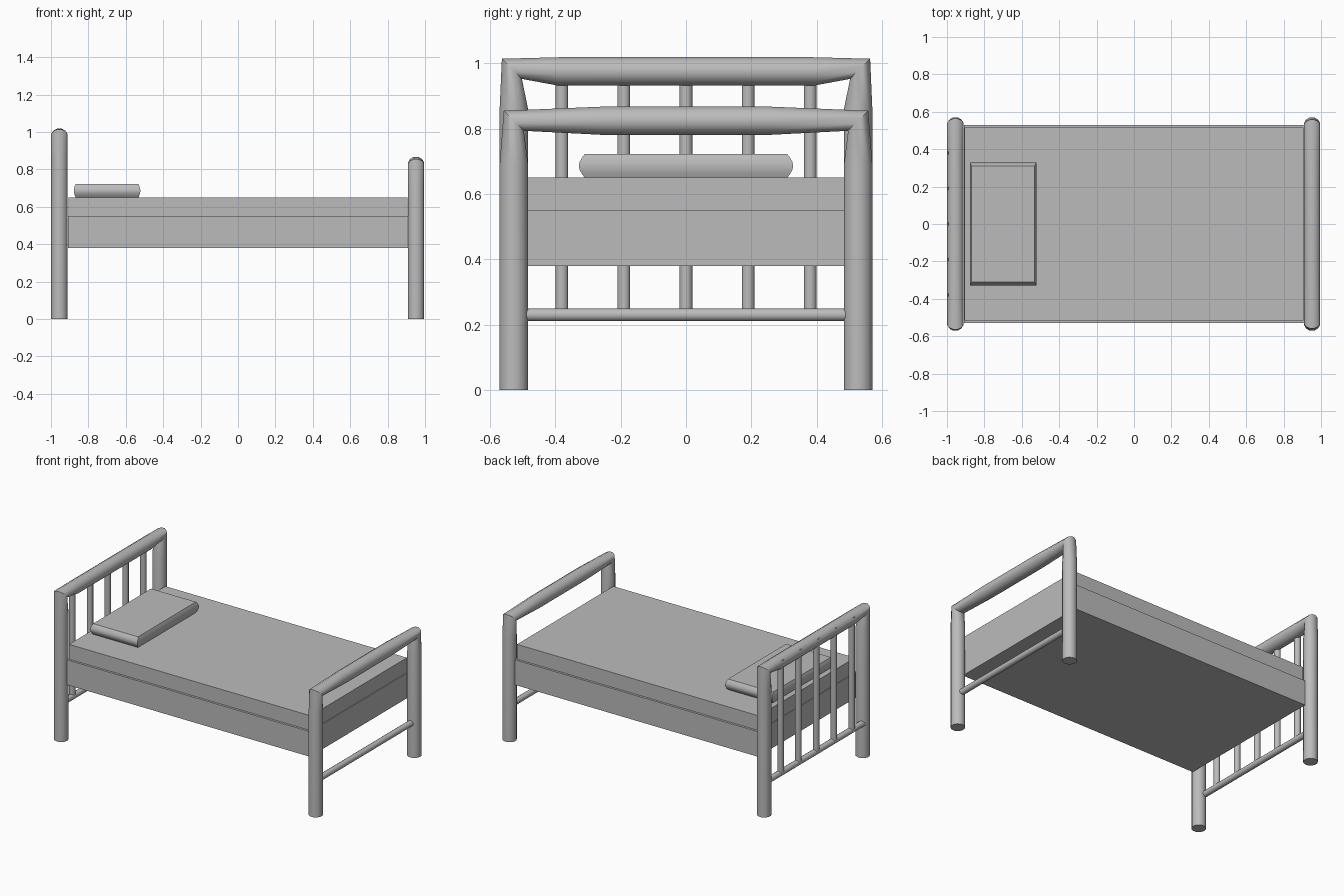
import bpy, bmesh, math
from mathutils import Vector

cube = bpy.data.objects.get("Cube")
if cube:
    bpy.data.objects.remove(cube, do_unlink=True)

grey = bpy.data.materials.new("plain grey")
grey.use_nodes = True
grey.diffuse_color = (0.5, 0.5, 0.5, 1)
grey.node_tree.nodes["Principled BSDF"].inputs["Base Color"].default_value = (0.5, 0.5, 0.5, 1)


def finish(name, bm, smooth=None):
    bmesh.ops.recalc_face_normals(bm, faces=bm.faces)
    mesh = bpy.data.meshes.new(name)
    bm.to_mesh(mesh)
    bm.free()
    mesh.materials.append(grey)
    obj = bpy.data.objects.new(name, mesh)
    bpy.context.collection.objects.link(obj)
    if smooth:
        bpy.ops.object.select_all(action="DESELECT")
        obj.select_set(True)
        bpy.context.view_layer.objects.active = obj
        bpy.ops.object.shade_smooth_by_angle(angle=math.radians(smooth))
    return obj


def loft(name, rings, smooth=None):
    """Skin a list of point rings and cap both ends."""
    bm = bmesh.new()
    rows = [[bm.verts.new(p) for p in ring] for ring in rings]
    for a, b in zip(rows, rows[1:]):
        for i in range(len(a)):
            j = (i + 1) % len(a)
            bm.faces.new((a[i], a[j], b[j], b[i]))
    bm.faces.new(rows[0])
    bm.faces.new(rows[-1])
    return finish(name, bm, smooth)


def tube(name, x, path, radius, sides=12):
    """Round tube along (y, z) points at a constant x."""
    pts = [Vector((x, y, z)) for y, z in path]
    rings = []
    for i, p in enumerate(pts):
        before = (p - pts[i - 1]).normalized() if i else Vector()
        after = (pts[i + 1] - p).normalized() if i + 1 < len(pts) else Vector()
        across = Vector((1, 0, 0)).cross((before + after).normalized())
        ring = []
        for k in range(sides):
            a = math.tau * (k + 0.5) / sides
            ring.append(p + radius * (Vector((math.cos(a), 0, 0)) + across * math.sin(a)))
        rings.append(ring)
    return loft(name, rings, 40)


def box(name, half_x, half_y, low, high):
    bm = bmesh.new()
    bmesh.ops.create_cube(bm, size=1)
    for v in bm.verts:
        v.co = (v.co.x * 2 * half_x, v.co.y * 2 * half_y, high if v.co.z > 0 else low)
    return finish(name, bm)


def end_frame(name, x, bend, corner, middle):
    """Two legs and a top rail in one bent tube, with a low cross rail."""
    half = [(0.527, 0), (0.527, bend), corner, middle]
    path = [(-y, z) for y, z in half] + half[::-1]
    tube(name + "_frame", x, path, 0.045)


# Bent tube ends and their cross rails
end_frame("head", -0.955, 0.86, (0.533, 0.983), (0.39, 0.975))
end_frame("foot", 0.952, 0.69, (0.527, 0.824), (0.25, 0.824))
tube("head_cross_rail", -0.972, [(-0.53, 0.23), (0.53, 0.23)], 0.02)
tube("foot_cross_rail", 0.952, [(-0.53, 0.23), (0.53, 0.23)], 0.02)

# Headboard spindles
for i in range(5):
    y = (i - 2) * 0.19
    tube(f"head_spindle_{i + 1}", -0.975, [(y, 0.23), (y, 1.0)], 0.02)

# Bed base and mattress
box("bed_base", 0.91, 0.53, 0.38, 0.55)
box("mattress", 0.905, 0.515, 0.55, 0.65)

# Pillow with bulging sides
layers = []
for k in range(7):
    bulge = math.sin(math.pi * k / 6)
    hx, hy = 0.168 + 0.01 * bulge, 0.31 + 0.018 * bulge
    z = 0.65 + 0.072 * k / 6
    layers.append([(-0.7 + sx * hx, sy * hy, z) for sx, sy in ((-1, -1), (1, -1), (1, 1), (-1, 1))])
loft("pillow", layers, 40)
